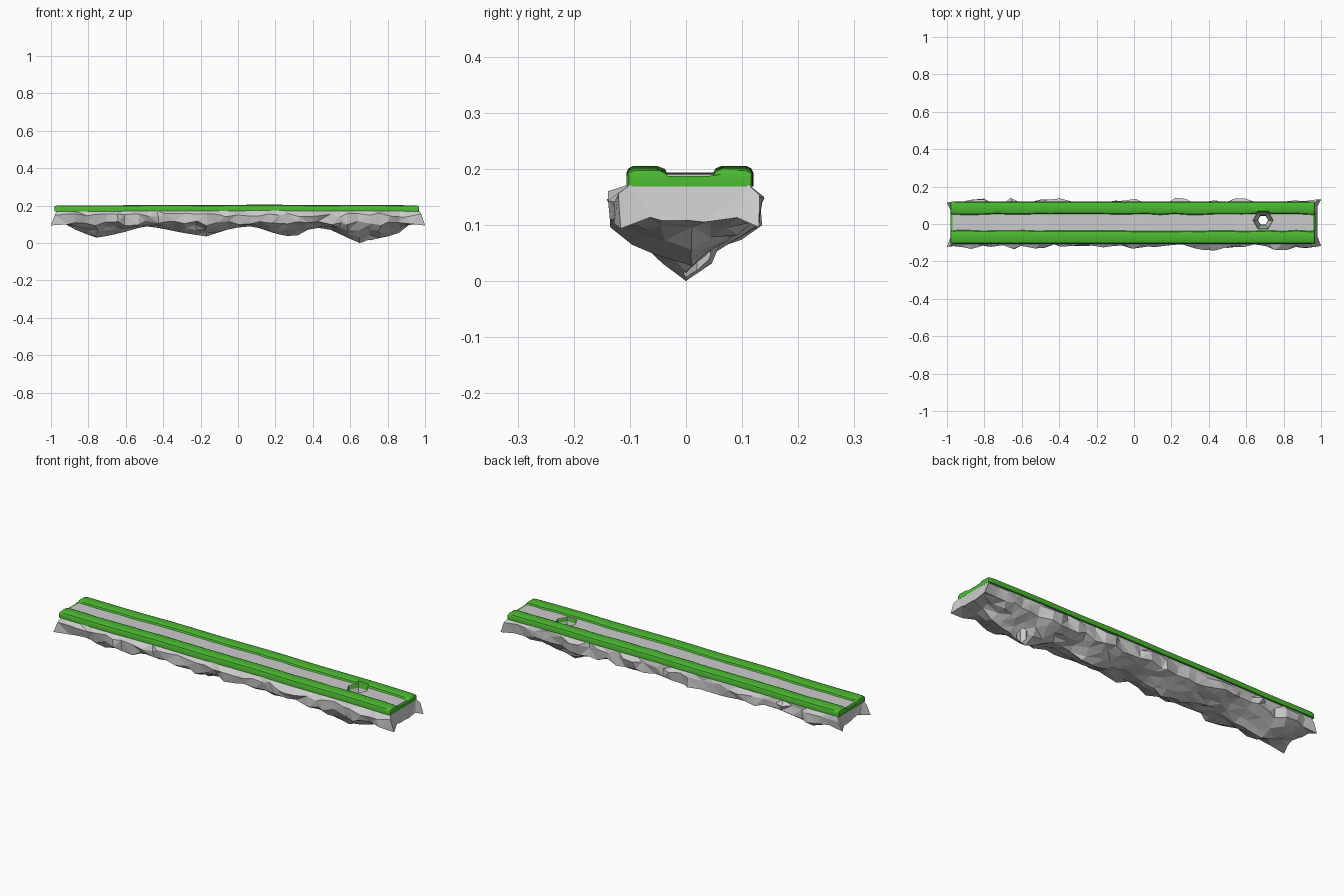
import bpy, bmesh, math, random

if "Cube" in bpy.data.objects:
    bpy.data.objects.remove(bpy.data.objects["Cube"])

random.seed(7)


def lerp_table(table, x):
    for (x0, a), (x1, b) in zip(table, table[1:]):
        if x <= x1:
            return a + (b - a) * (x - x0) / (x1 - x0)
    return table[-1][1]


def loft(name, rings, color=None, triangulate=False):
    """Skin closed rings of points and cap both ends."""
    bm = bmesh.new()
    loops = [[bm.verts.new(p) for p in ring] for ring in rings]
    n = len(loops[0])
    for a, b in zip(loops, loops[1:]):
        for i in range(n):
            bm.faces.new((a[i], a[(i + 1) % n], b[(i + 1) % n], b[i]))
    caps = [bm.faces.new(loops[0]), bm.faces.new(loops[-1])]
    if triangulate:
        bmesh.ops.triangulate(bm, faces=bm.faces[:], quad_method='SHORT_EDGE')
    else:
        bmesh.ops.triangulate(bm, faces=caps)
    bmesh.ops.recalc_face_normals(bm, faces=bm.faces[:])
    mesh = bpy.data.meshes.new(name)
    bm.to_mesh(mesh)
    bm.free()
    obj = bpy.data.objects.new(name, mesh)
    bpy.context.collection.objects.link(obj)
    if color:
        mat = bpy.data.materials.new(name)
        mat.diffuse_color = color
        mat.use_nodes = True
        mat.node_tree.nodes["Principled BSDF"].inputs["Base Color"].default_value = mat.diffuse_color
        mesh.materials.append(mat)
    return obj


# Rock: irregular stations along x, hanging keel with five lobes
keel = [(-1, .12), (-.93, .105), (-.85, .06), (-.75, .027), (-.62, .055), (-.5, .09),
        (-.42, .08), (-.3, .055), (-.17, .035), (-.03, .08), (.08, .09), (.2, .05),
        (.3, .03), (.4, .085), (.5, .07), (.58, .03), (.65, 0), (.75, .025),
        (.85, .045), (.91, .095), (1, .115)]
rings = []
N = 36
for s in range(N + 1):
    t = -1 + 2 * s / N
    end = s in (0, N)
    x = .968 * t if end else .975 * t + random.uniform(-.012, .012)
    if s == 30:
        x = .65
    k = lerp_table(keel, x)

    def side(sign):
        w = random.uniform(.113, .142)
        zs = random.uniform(.092, .118)
        pts = [(.104 * sign + .006, .173), (sign * w * random.uniform(.92, 1), random.uniform(.14, .16)),
               (sign * w * random.uniform(.85, 1), zs)]
        for f in (.62, .3):
            g = f + random.uniform(-.1, .1)
            pts.append((sign * w * g, k + (max(zs, k) - k) * f + random.uniform(-.008, .008)))
        return pts

    right, left = side(1), side(-1)
    outline = right + [(random.uniform(-.012, .012) if k > .01 else 0, k)] + left[::-1]
    ring = []
    for i, (y, z) in enumerate(outline):
        dx = random.uniform(-.012, .012)
        if end:
            dx = math.copysign(.032 if i in (2, 8) else .012, t) if 0 < i < 10 else 0
        elif i in (0, 5, 10):
            dx = 0
        ring.append((x + dx, y, max(z, 0)))
    rings.append(ring)
rock = loft("rock_base", rings, triangulate=True)


# Turf: rounded channel section swept along x with a gentle rise
def rise(x):
    return .003 * math.cos(x * 1.6 - .2) - .001 + .001 * math.sin(x * 11)


section = [(-.106, .170), (-.106, .190), (-.102, .198), (-.094, .202), (-.05, .202),
           (-.040, .198), (-.034, .188), (.05, .188), (.056, .198), (.066, .202),
           (.108, .202), (.116, .198), (.120, .190), (.120, .170)]
rings = []
M = 26
xs = [-.982, -.979, -.970] + [-.95 + 1.89 * i / M for i in range(M + 1)] + [.957, .966, .969]
for i, x in enumerate(xs):
    e = min(i, len(xs) - 1 - i)
    shrink = (.010, .004, .001)[e] if e < 3 else 0
    ring = []
    inner = [random.uniform(-.003, .003) for _ in range(2)]
    for j, (y, z) in enumerate(section):
        if 4 <= j <= 6:
            y += inner[0]
        elif 7 <= j <= 9:
            y += inner[1]
        if z > .195:
            z -= shrink
        y -= math.copysign(shrink * .4, y - .007) if abs(y - .007) > .09 else 0
        ring.append((x, y, z + rise(x)))
    rings.append(ring)
turf = loft("grass_turf", rings, (.07, .48, .03, 1))
for p in turf.data.polygons:
    p.use_smooth = True
bpy.context.view_layer.objects.active = turf
turf.select_set(True)
bpy.ops.object.shade_smooth_by_angle(angle=math.radians(35))

# Pale path lying in the channel
rings = []
for x in xs[2:-2]:
    z = rise(x)
    rings.append([(x, -.037, .186 + z), (x, -.037, .1905 + z), (x, .053, .1905 + z), (x, .053, .186 + z)])
path = loft("path_strip", rings)

# Hexagonal funnel hole bored through everything
hexes = []
for z, r in ((.24, .064), (.205, .058), (.10, .028), (-.05, .026)):
    hexes.append([(.69 + r * math.cos(a * math.pi / 3), .02 + r * math.sin(a * math.pi / 3), z)
                  for a in range(6)])
cutter = loft("hole_cutter", hexes)
cutter.hide_render = True
cutter.hide_viewport = False
cutter.display_type = 'WIRE'
for obj in (rock, turf, path):
    mod = obj.modifiers.new("hole", 'BOOLEAN')
    mod.operation = 'DIFFERENCE'
    mod.solver = 'EXACT'
    mod.object = cutter
